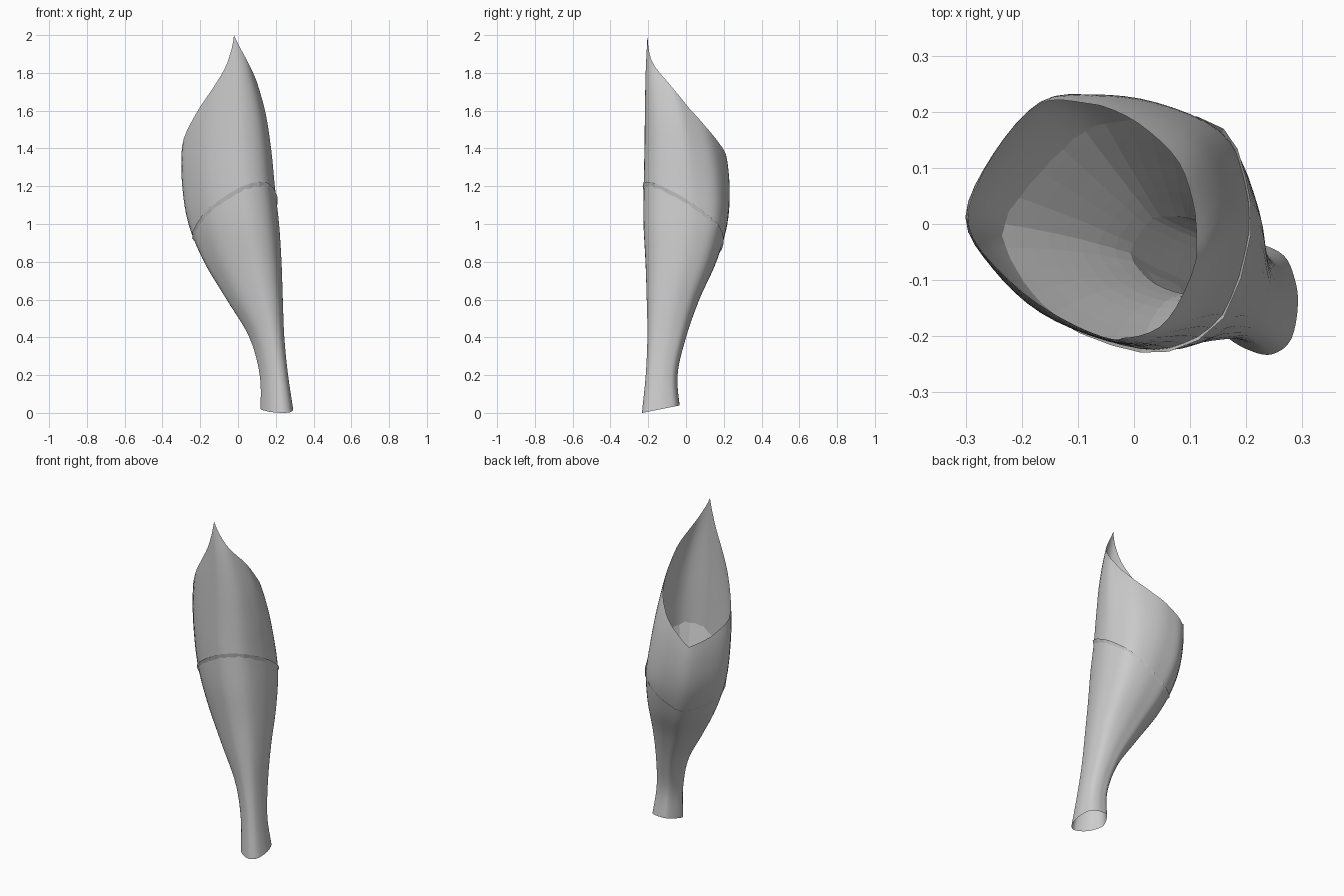
import bpy
import math

if "Cube" in bpy.data.objects:
    bpy.data.objects.remove(bpy.data.objects["Cube"])

# Side, front and back limits of the sheath at every 0.2 of height
X_MIN = [.12, .115, .06, -.06, -.18, -.262, -.295, -.297, -.26, -.175, -.13]
X_MAX = [.295, .265, .245, .237, .23, .217, .195, .175, .143, .085, .02]
Y_MIN = [-.232, -.212, -.203, -.206, -.212, -.222, -.221, -.217, -.215, -.212, -.203]
Y_MAX = [-.03, -.045, 0, .07, .16, .218, .23, .205, .14, .02, -.07]

# Cross-section in unit space, with the height of the slanted lip above each point
SECTION = [(1, -.1, 1.75), (.92, .37, 1.61), (.72, .74, 1.51), (.3, .95, 1.42),
           (-.1, 1, 1.35), (-.47, .95, 1.28), (-.8, .55, 1.33), (-1, .05, 1.41),
           (-.8, -.36, 1.58), (-.45, -.72, 1.75), (.03, -.95, 1.89),
           (.45, -1, 2.0), (.84, -.74, 1.87)]
SUB = 4      # columns per section point


def spline(a, b, c, d, t):
    return b + .5 * t * (c - a + t * (2*a - 5*b + 4*c - d + t * (3*(b - c) + d - a)))


def at_height(table, z):
    f = max(0, min(z / .2, 9.9999))
    i = int(f)
    a = table[i-1] if i else 2*table[0] - table[1]
    d = table[i+2] if i < 9 else 2*table[10] - table[9]
    return spline(a, table[i], table[i+1], d, f - i)


def place(u, v, z, size=1):
    # the back right side leans inward towards the lip
    size -= .5 * max(0, u) * max(0, v) * max(-.1, z - 1.1)
    x0, x1, y0, y1 = (at_height(t, z) for t in (X_MIN, X_MAX, Y_MIN, Y_MAX))
    return ((x0 + x1 + size * u * (x1 - x0)) / 2, (y0 + y1 + size * v * (y1 - y0)) / 2, z)


def make_skin(name, columns, rows, size_low=1, size_high=1, inward=False):
    """Skin a ring of columns (u, v, bottom, top) into an open tube."""
    m = len(columns)
    verts = [place(u, v, lo + (hi - lo) * r / rows, size_low + (size_high - size_low) * r / rows)
             for r in range(rows + 1) for u, v, lo, hi in columns]
    faces = [(r*m + c, r*m + (c+1) % m, (r+1)*m + (c+1) % m, (r+1)*m + c)
             for r in range(rows) for c in range(m)]
    if inward:
        faces = [f[::-1] for f in faces]
    mesh = bpy.data.meshes.new(name)
    mesh.from_pydata(verts, [], faces)
    mesh.update()
    obj = bpy.data.objects.new(name, mesh)
    bpy.context.collection.objects.link(obj)
    return obj


# Open petal sheath: columns run from the wavy foot up to the lip
n = len(SECTION)
columns = []
for i in range(n):
    p = [SECTION[(i + k) % n] for k in (-1, 0, 1, 2)]
    for s in range(SUB):
        t = s / SUB
        u = spline(*[q[0] for q in p], t)
        v = spline(*[q[1] for q in p], t)
        columns.append((u, v, .02 * (1 + v), p[1][2] * (1 - t) + p[2][2] * t))
sheath = make_skin("petal_sheath", columns, 40)
bpy.context.view_layer.objects.active = sheath
sheath.select_set(True)
bpy.ops.object.shade_smooth_by_angle(angle=math.radians(40))

# Faceted inner cup: its slanted edge just shows outside, its floor narrows to a throat
cup = [(u, v, .66, 1.03 + .1 * u - .14 * v) for u, v, _, _ in columns[::2]]
make_skin("inner_cup", cup, 8, .45, 1.03, inward=True)

# Inner stem tube below the throat, widening to meet the sheath near the foot
stem = [(u, v, .2, .66) for u, v, _, _ in cup]
make_skin("inner_stem", stem, 6, .96, .45, inward=True)
